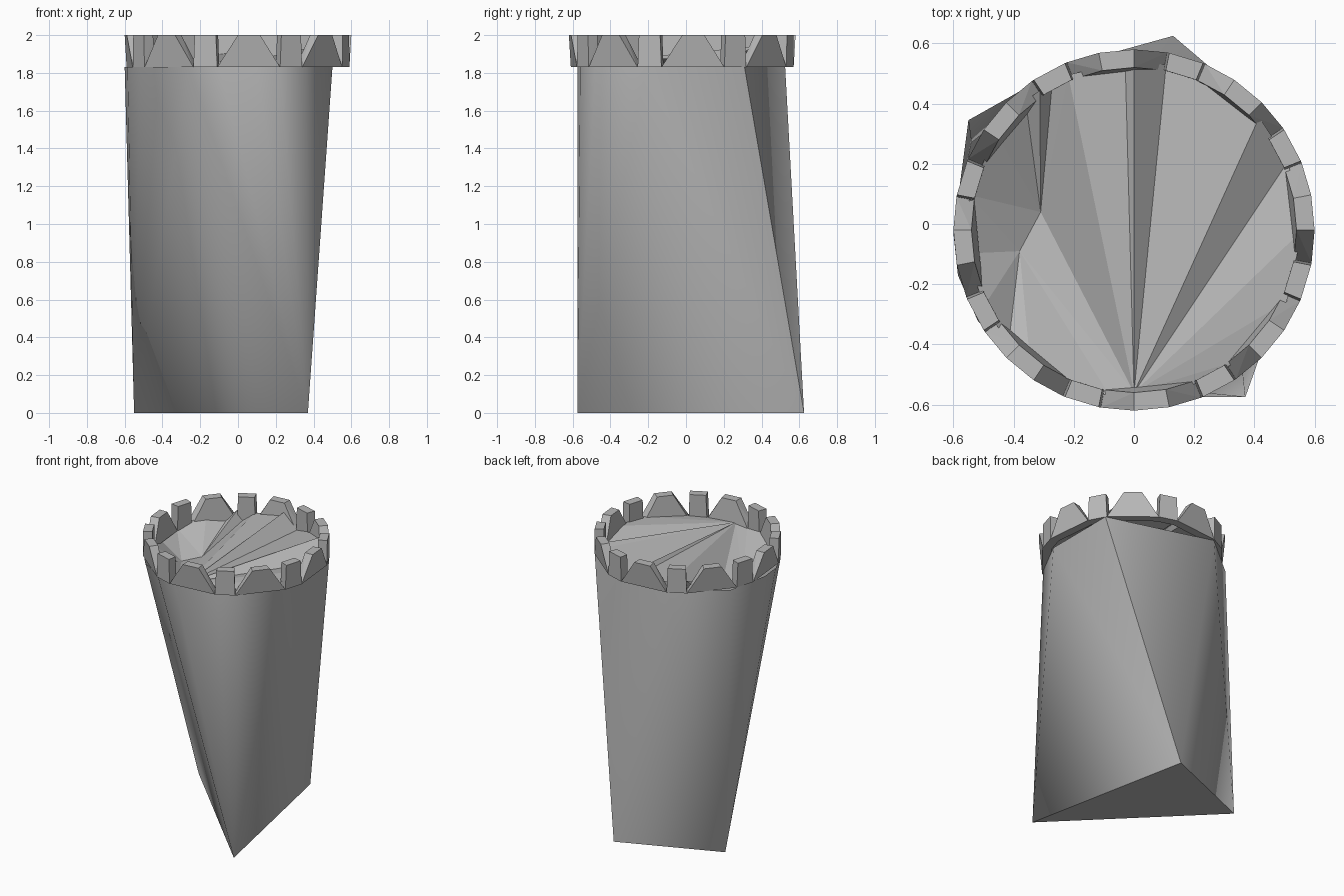
import bpy, bmesh
from math import sin, cos, radians

cube = bpy.data.objects.get("Cube")
if cube:
    bpy.data.objects.remove(cube, do_unlink=True)

stone = bpy.data.materials.new("grey stone")
stone.use_nodes = True
stone.diffuse_color = (0.48, 0.48, 0.48, 1)
stone.node_tree.nodes["Principled BSDF"].inputs["Base Color"].default_value = (0.48, 0.48, 0.48, 1)

BASE, DECK, TOP = 0.0, 1.83, 2.0
CENTRE_Y = -0.02
OUTER, INNER = 0.6, 0.54


def polar(radius, degrees, z):
    a = radians(degrees)
    return (radius * cos(a), CENTRE_Y + radius * sin(a), z)


def fan(bm, hub, points):
    for p, q in zip(points, points[1:]):
        bm.faces.new((hub, p, q))


def finish(bm, name, smooth=None):
    mesh = bpy.data.meshes.new(name)
    bm.to_mesh(mesh)
    bm.free()
    mesh.materials.append(stone)
    obj = bpy.data.objects.new(name, mesh)
    bpy.context.collection.objects.link(obj)
    if smooth:
        bpy.ops.object.select_all(action="DESELECT")
        obj.select_set(True)
        bpy.context.view_layer.objects.active = obj
        bpy.ops.object.shade_smooth_by_angle(angle=radians(smooth))


# Tower body: each corner of the triangular foot fans out to its share of the upper outline
foot = [(0.13, 0.625), (-0.55, 0.345), (0.37, -0.575)]
shares = [[(0.5, -0.21), (0.5, 0.31)],
          [(-0.23, 0.525), (-0.54, 0.27), (-0.6, -0.03), (-0.585, -0.17), (-0.52, -0.32),
           (-0.42, -0.44)],
          [(-0.26, -0.535), (-0.1, -0.575), (0.1, -0.575), (0.22, -0.56), (0.36, -0.48)]]
bm = bmesh.new()
corners = [bm.verts.new((x, y, BASE)) for x, y in foot]
upper = [[bm.verts.new((x, y, DECK)) for x, y in share] for share in shares]
bm.faces.new(reversed(corners))
for i in range(3):
    following = upper[(i + 1) % 3][0]
    fan(bm, corners[i], upper[i] + [following])
    bm.faces.new((corners[i], following, corners[(i + 1) % 3]))
bmesh.ops.recalc_face_normals(bm, faces=bm.faces)
if min(bm.faces, key=lambda f: f.calc_center_median().z).normal.z > 0:
    bmesh.ops.reverse_faces(bm, faces=bm.faces)
finish(bm, "tower_body", smooth=65)

# Crumpled floor: fans from three low points to a rim of uneven height
bm = bmesh.new()
front, pit_back, pit_front = [bm.verts.new(p) for p in
                              ((0, -0.56, 1.85), (-0.31, 0.04, 1.72), (-0.38, -0.09, 1.72))]


def rim_points(rim):
    return [bm.verts.new(polar(0.56, a, z)) for a, z in rim]


main = rim_points([(285, 1.84), (310, 1.85), (335, 1.87), (0, 1.88), (24, 1.84), (42, 1.94),
                   (46, 1.92), (79, 1.84), (90, 1.94), (93, 1.91), (113, 1.88)])
back = rim_points([(119, 1.84), (124, 1.9), (130, 1.85), (145, 1.88), (168, 1.84)])
side = rim_points([(188, 1.84), (207, 1.88), (222, 1.84), (232, 1.87), (262, 1.84)])
fan(bm, front, main + [pit_back, pit_front, side[-1]])
fan(bm, pit_back, main[-1:] + back + [pit_front])
fan(bm, pit_front, back[-1:] + side)
bmesh.ops.recalc_face_normals(bm, faces=bm.faces)
if sum(f.normal.z for f in bm.faces) < 0:
    bmesh.ops.reverse_faces(bm, faces=bm.faces)
finish(bm, "crumpled_floor")

# Battlements: broad wedges alternating with narrow posts, meeting at the foot
COUNT = 16
step = 360 / COUNT
bm = bmesh.new()
for i in range(COUNT):
    mid = step * (i + 0.25)
    flare = 0.28 if i % 2 else 0.72
    block = []
    for z, half in ((DECK, step * flare), (TOP, step * 0.25)):
        for r, side_sign in ((INNER, -1), (OUTER, -1), (OUTER, 1), (INNER, 1)):
            block.append(bm.verts.new(polar(r, mid + side_sign * half, z)))
    bmesh.ops.convex_hull(bm, input=block)
bmesh.ops.recalc_face_normals(bm, faces=bm.faces)
finish(bm, "battlements")
